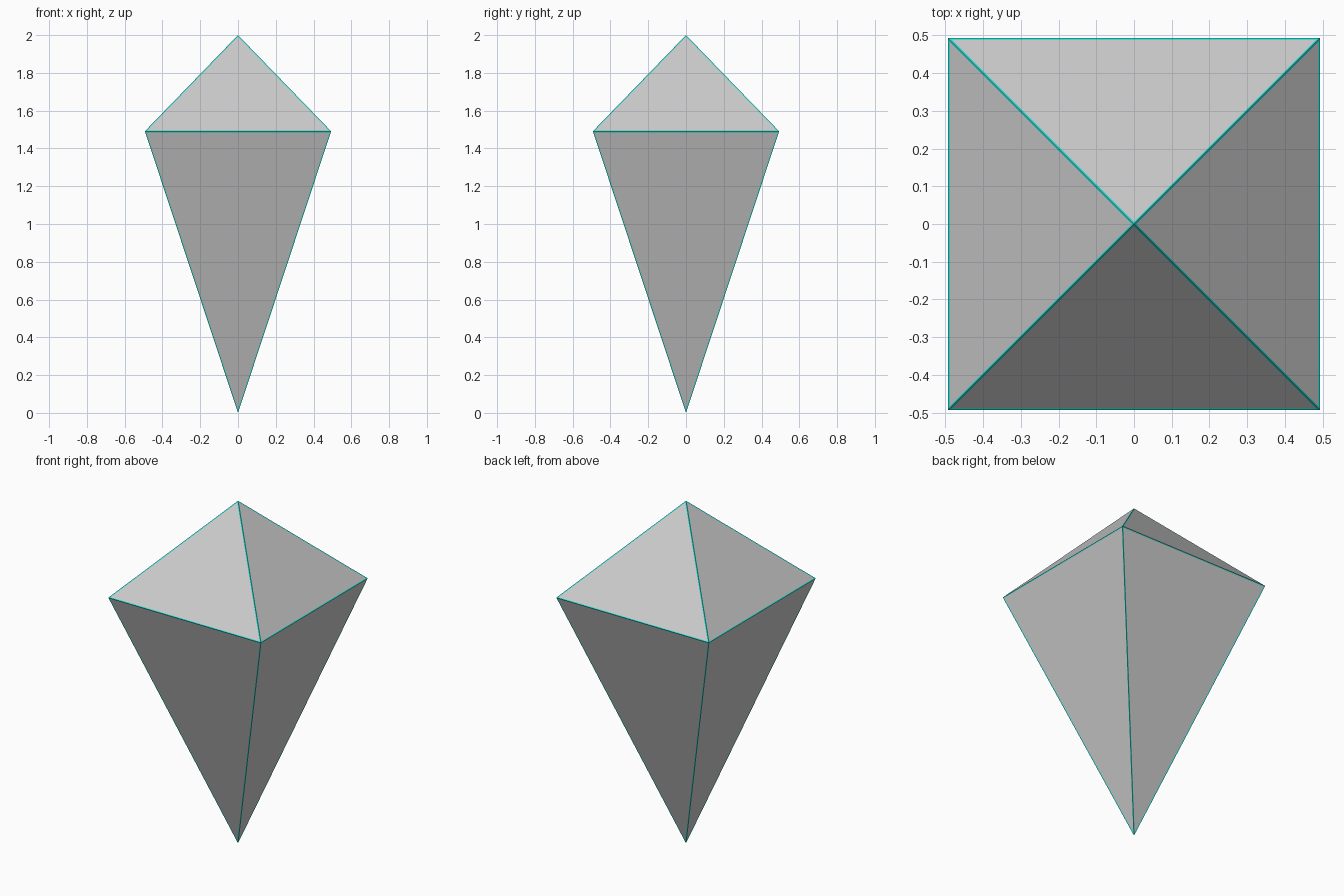
import bpy, bmesh

if "Cube" in bpy.data.objects:
    bpy.data.objects.remove(bpy.data.objects["Cube"])

HALF, RING_Z, TOP_Z = 0.493, 1.491, 2.0
EDGE_WIDTH = 0.006

cyan = bpy.data.materials.new("cyan_edge")
cyan.diffuse_color = (0.03, 0.75, 0.68, 1)
cyan.use_nodes = True
cyan.node_tree.nodes["Principled BSDF"].inputs["Base Color"].default_value = cyan.diffuse_color

# Four-sided crystal: square girdle with a low crown and a long lower point
bm = bmesh.new()
ring = [bm.verts.new((x * HALF, y * HALF, RING_Z))
        for x, y in ((-1, -1), (1, -1), (1, 1), (-1, 1))]
top = bm.verts.new((0, 0, TOP_Z))
bottom = bm.verts.new((0, 0, 0))
for i in range(4):
    a, b = ring[i], ring[(i + 1) % 4]
    bm.faces.new((a, b, top))
    bm.faces.new((b, a, bottom))
bm.normal_update()

# Narrow cyan trim along every edge, around slightly sunken grey panels
panels = list(bm.faces)
trim = bmesh.ops.inset_individual(bm, faces=panels, thickness=EDGE_WIDTH,
                                  depth=-0.001, use_even_offset=True)
for f in trim["faces"]:
    f.material_index = 1

mesh = bpy.data.meshes.new("crystal")
mesh.materials.append(None)
mesh.materials.append(cyan)
bm.to_mesh(mesh)
bm.free()
crystal = bpy.data.objects.new("crystal", mesh)
bpy.context.collection.objects.link(crystal)
